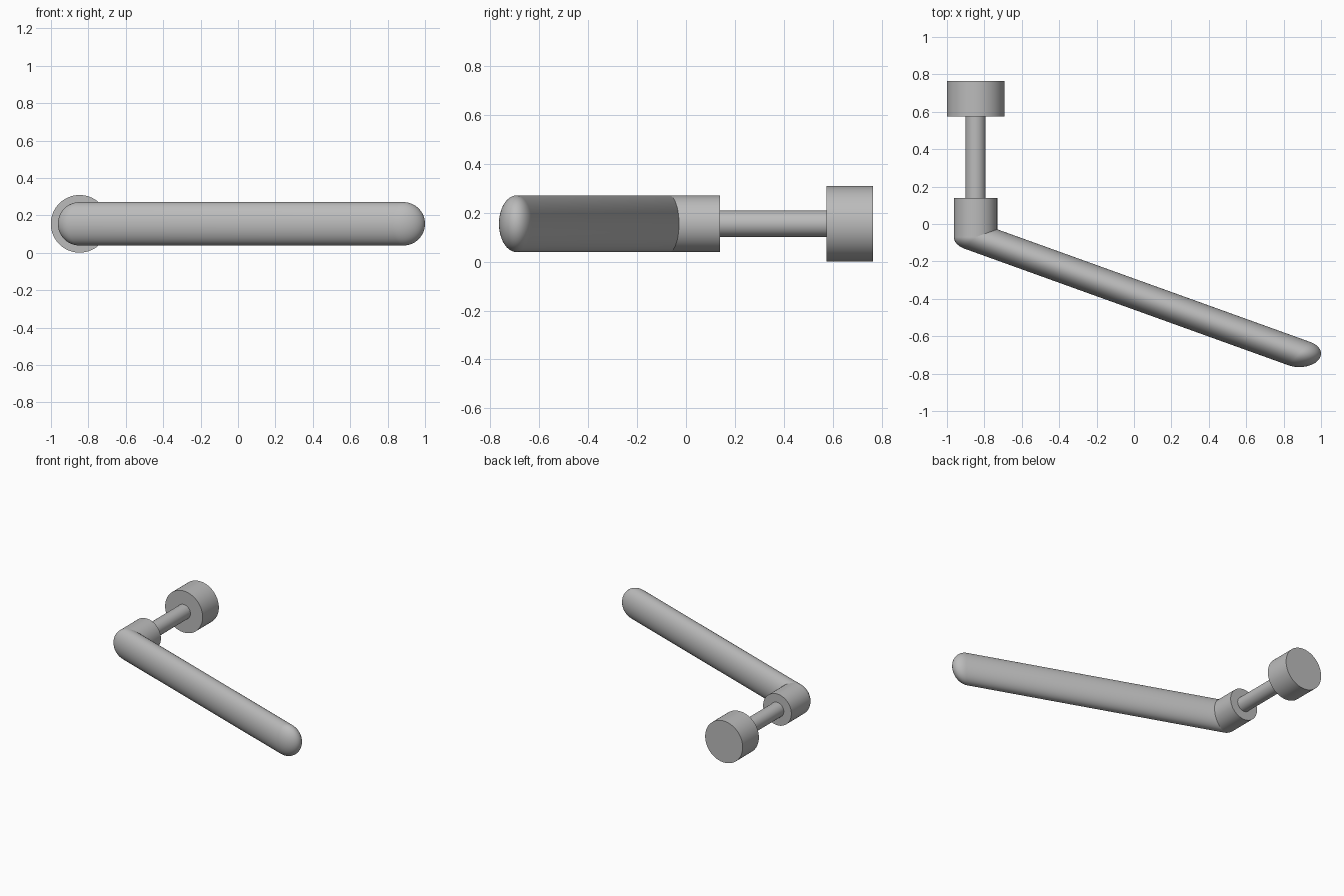
import bpy, bmesh
from math import sin, cos, pi, radians
from mathutils import Matrix, Vector

cube = bpy.data.objects.get("Cube")
if cube:
    bpy.data.objects.remove(cube, do_unlink=True)

grey = bpy.data.materials.new("grey metal")
grey.use_nodes = True
grey.diffuse_color = (0.5, 0.5, 0.5, 1)
grey.node_tree.nodes["Principled BSDF"].inputs["Base Color"].default_value = (0.5, 0.5, 0.5, 1)

AXIS_X, AXIS_Z = -0.847, 0.155      # spindle axis, running along y
RADIUS = 0.116                      # collar and lever radius
DEPTH = 0.072                       # flattened half depth of the lever ends


def lathe(name, profile, start, direction, scale=(1, 1, 1)):
    """Revolve (radius, height) points about a direction, then scale and place."""
    bm = bmesh.new()
    verts = [bm.verts.new((r, 0, h)) for r, h in profile]
    edges = [bm.edges.new(pair) for pair in zip(verts, verts[1:])]
    bmesh.ops.spin(bm, geom=verts + edges, cent=(0, 0, 0), axis=(0, 0, 1),
                   angle=2 * pi, steps=64)
    bmesh.ops.remove_doubles(bm, verts=bm.verts, dist=1e-4)
    turn = Vector(direction).to_track_quat('Z', 'Y').to_matrix().to_4x4()
    bm.transform(Matrix.Diagonal((*scale, 1)) @ turn)
    bmesh.ops.recalc_face_normals(bm, faces=bm.faces)
    mesh = bpy.data.meshes.new(name)
    bm.to_mesh(mesh)
    bm.free()
    mesh.materials.append(grey)
    obj = bpy.data.objects.new(name, mesh)
    obj.location = start
    bpy.context.collection.objects.link(obj)
    bpy.ops.object.select_all(action='DESELECT')
    obj.select_set(True)
    bpy.context.view_layer.objects.active = obj
    bpy.ops.object.shade_smooth_by_angle(angle=radians(30))
    return obj


def cylinder(name, radius, y0, y1):
    length = y1 - y0
    return lathe(name, [(0, 0), (radius, 0), (radius, length), (0, length)],
                 (AXIS_X, y0, AXIS_Z), (0, 1, 0))


# Spindle parts
cylinder("knob", 0.154, 0.575, 0.765)
cylinder("stem", 0.054, 0.13, 0.58)
cylinder("collar", RADIUS, -0.07, 0.14)

# Lever: a round-ended bar, flattened front to back
scale = Vector((RADIUS, DEPTH, RADIUS))
elbow = Vector((AXIS_X, -0.07, AXIS_Z))
tip = Vector((0.884, -0.693, AXIS_Z))
span = Vector([d / s for d, s in zip(tip - elbow, scale)])
steps = 16
quarter = [i * pi / 2 / steps for i in range(steps + 1)]
profile = [(sin(a), -cos(a)) for a in quarter]
profile += [(cos(a), span.length + sin(a)) for a in quarter]
lathe("lever", profile, elbow, span, scale)
